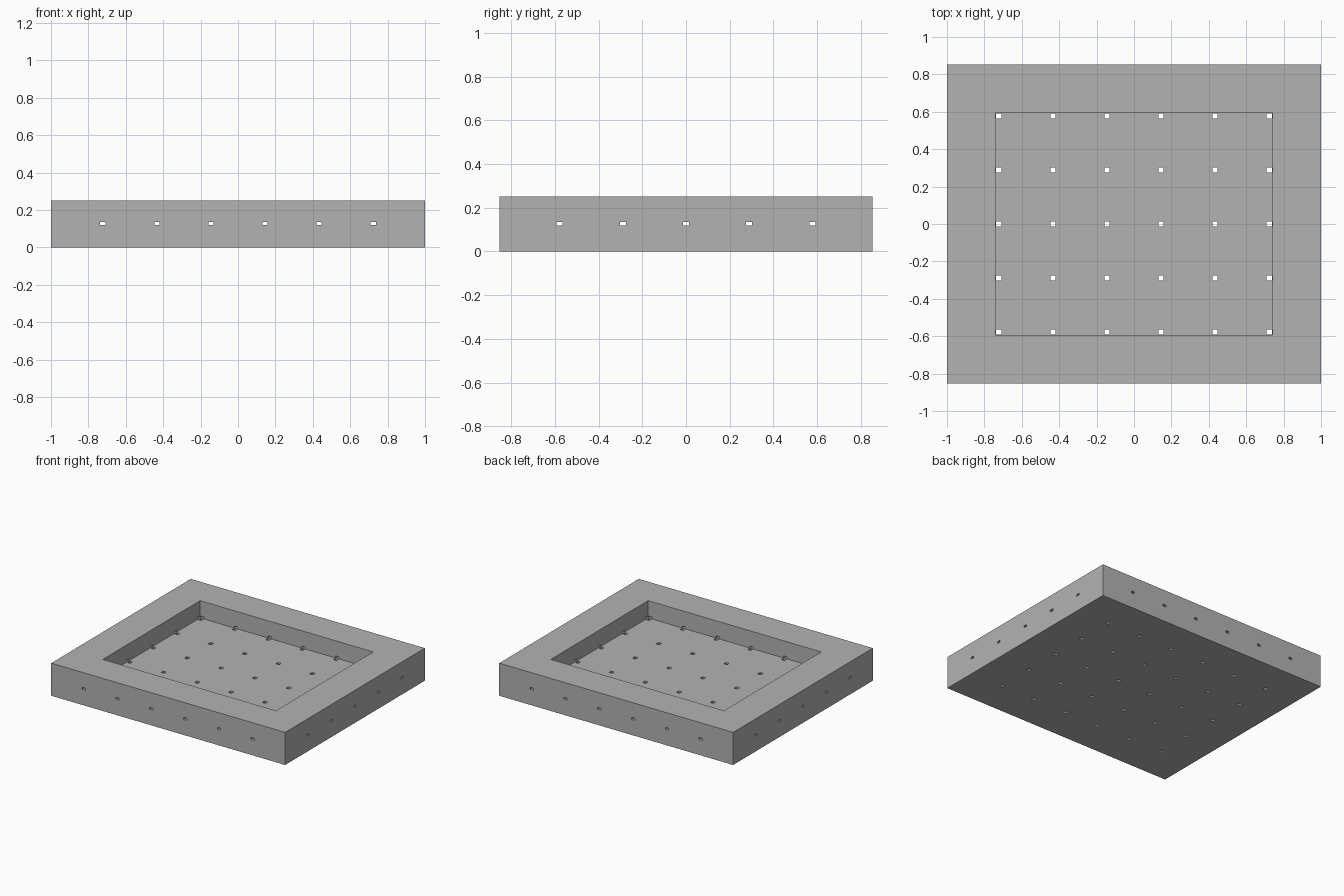
import bpy, bmesh
from mathutils import Matrix, Vector

default = bpy.data.objects.get("Cube")
if default:
    bpy.data.objects.remove(default, do_unlink=True)

HALF_X, HALF_Y, HEIGHT = 1.0, 0.852, 0.252
PIT_X, PIT_Y, FLOOR = 0.74, 0.594, 0.119
PITCH, HOLE, SLOT = 0.289, 0.014, 0.016
xs = [PITCH * (i - 2.5) for i in range(6)]
ys = [PITCH * (i - 2) for i in range(5)]

grey = bpy.data.materials.new("plain grey")
grey.use_nodes = True
grey.diffuse_color = (0.45, 0.45, 0.45, 1)
grey.node_tree.nodes["Principled BSDF"].inputs["Base Color"].default_value = grey.diffuse_color


def boxes(name, spans):
    """One object made of boxes, each given by its low and high corner."""
    bm = bmesh.new()
    for low, high in spans:
        low, high = Vector(low), Vector(high)
        place = Matrix.Translation((low + high) / 2) @ Matrix.Diagonal((*(high - low), 1))
        bmesh.ops.create_cube(bm, size=1, matrix=place)
    mesh = bpy.data.meshes.new(name)
    bm.to_mesh(mesh)
    bm.free()
    mesh.materials.append(grey)
    obj = bpy.data.objects.new(name, mesh)
    bpy.context.collection.objects.link(obj)
    return obj


def cut(target, name, spans):
    """Subtract boxes from the target and discard the cutter."""
    cutter = boxes(name, spans)
    cutter.hide_render = True
    mod = target.modifiers.new(name, 'BOOLEAN')
    mod.operation, mod.solver, mod.object = 'DIFFERENCE', 'EXACT', cutter
    bpy.context.view_layer.objects.active = target
    bpy.ops.object.modifier_apply(modifier=name)
    bpy.data.objects.remove(cutter, do_unlink=True)


# Solid block with a rectangular pit
tray = boxes("tray", [((-HALF_X, -HALF_Y, 0), (HALF_X, HALF_Y, HEIGHT))])
cut(tray, "pit", [((-PIT_X, -PIT_Y, FLOOR), (PIT_X, PIT_Y, HEIGHT + 0.1))])

# Grid of drain holes through the floor
cut(tray, "floor_holes", [((x - HOLE, y - HOLE, -0.1), (x + HOLE, y + HOLE, FLOOR + 0.005))
                          for x in xs for y in ys])

# Slots through all four walls, level with the floor
low, high = FLOOR + 0.0005, FLOOR + SLOT
slots = []
for x in xs:
    slots.append(((x - HOLE, PIT_Y - 0.001, low), (x + HOLE, HALF_Y + 0.1, high)))
    slots.append(((x - HOLE, -HALF_Y - 0.1, low), (x + HOLE, -PIT_Y + 0.001, high)))
for y in ys:
    slots.append(((PIT_X - 0.001, y - HOLE, low), (HALF_X + 0.1, y + HOLE, high)))
    slots.append(((-HALF_X - 0.1, y - HOLE, low), (-PIT_X + 0.001, y + HOLE, high)))
cut(tray, "wall_slots", slots)
